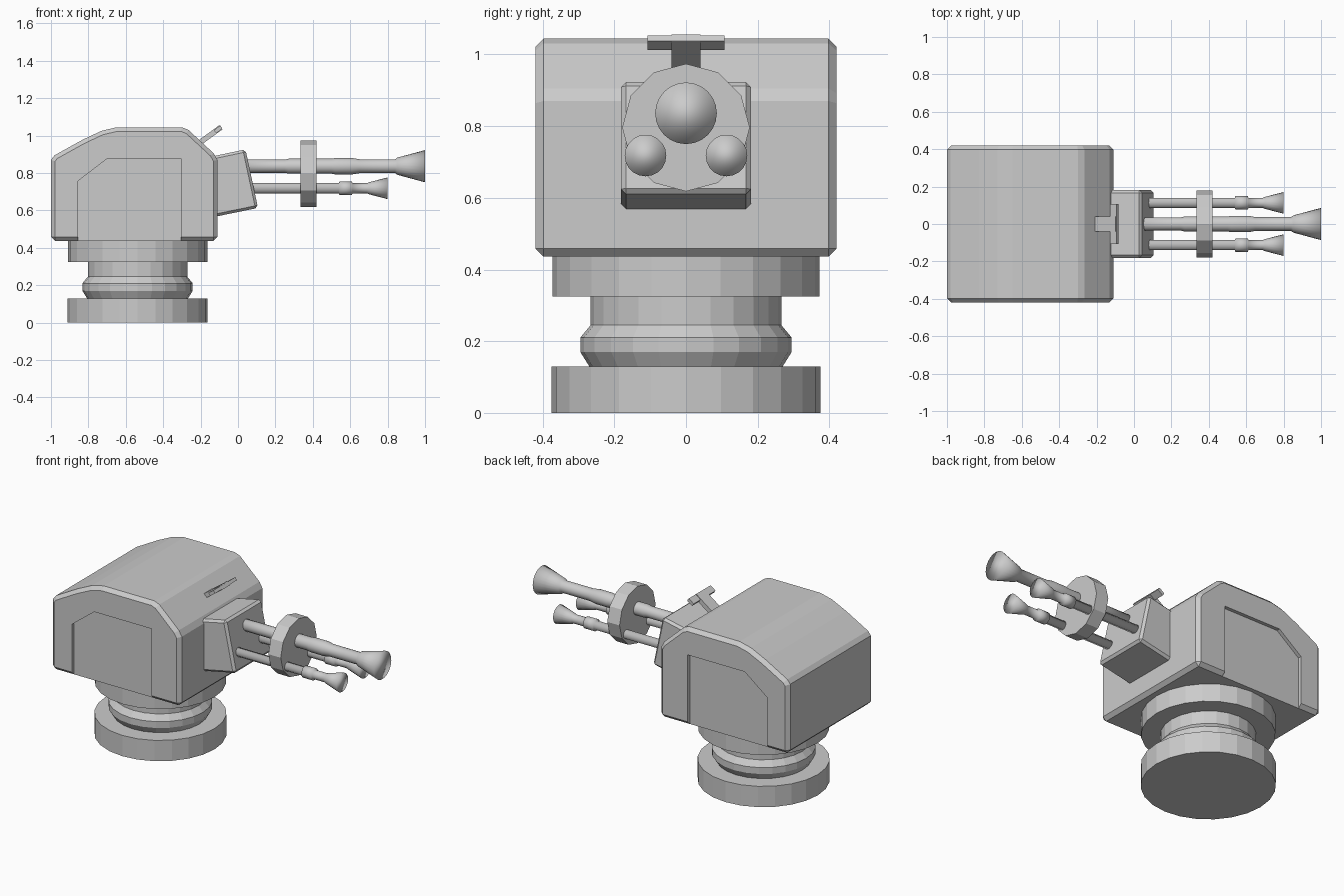
import bpy, bmesh, math
from mathutils import Matrix, Vector

if "Cube" in bpy.data.objects:
    bpy.data.objects.remove(bpy.data.objects["Cube"])


def make_object(name, bm, smooth=False):
    bmesh.ops.recalc_face_normals(bm, faces=bm.faces)
    for f in bm.faces:
        f.smooth = smooth
    me = bpy.data.meshes.new(name)
    bm.to_mesh(me)
    bm.free()
    ob = bpy.data.objects.new(name, me)
    bpy.context.collection.objects.link(ob)
    return ob


def extrude_profile(name, pts, y0, y1):
    """Extrude an (x, z) outline along y."""
    bm = bmesh.new()
    face = bm.faces.new([bm.verts.new((x, y0, z)) for x, z in pts])
    res = bmesh.ops.extrude_face_region(bm, geom=[face])
    verts = [v for v in res["geom"] if isinstance(v, bmesh.types.BMVert)]
    bmesh.ops.translate(bm, vec=(0, y1 - y0, 0), verts=verts)
    return make_object(name, bm)


def lathe(name, profile, sides, matrix, smooth=False):
    """Closed solid of revolution from (radius, height) pairs."""
    bm = bmesh.new()
    rings = []
    for r, h in profile:
        angles = [2 * math.pi * i / sides for i in range(sides)]
        rings.append([bm.verts.new(matrix @ Vector((r * math.cos(a), r * math.sin(a), h)))
                      for a in angles])
    for a, b in zip(rings, rings[1:]):
        for i in range(sides):
            j = (i + 1) % sides
            bm.faces.new((a[i], a[j], b[j], b[i]))
    bm.faces.new(rings[0])
    bm.faces.new(rings[-1])
    return make_object(name, bm, smooth)


def tilted_box(name, center, size, angle):
    bm = bmesh.new()
    m = (Matrix.Translation(center) @ Matrix.Rotation(-angle, 4, 'Y')
         @ Matrix.Diagonal((*size, 1)))
    bmesh.ops.create_cube(bm, size=1, matrix=m)
    return make_object(name, bm)


def bevel(ob, width):
    mod = ob.modifiers.new("Bevel", 'BEVEL')
    mod.width = width
    mod.segments = 1
    mod.limit_method = 'ANGLE'
    mod.angle_limit = math.radians(60)


# Swivel pedestal with bulged neck ring
lathe("pedestal", [(0.375, 0), (0.375, 0.13), (0.27, 0.13), (0.295, 0.17), (0.295, 0.21),
                   (0.266, 0.245), (0.266, 0.325), (0.373, 0.325), (0.373, 0.445)],
      24, Matrix.Translation((-0.537, 0, 0)))

# Turret housing with chamfered edges
housing = extrude_profile("turret_housing", [
    (-1, 0.436), (-1, 0.87), (-0.98, 0.895), (-0.83, 0.978), (-0.73, 1.025), (-0.65, 1.044),
    (-0.30, 1.044), (-0.265, 1.03), (-0.13, 0.905), (-0.11, 0.87), (-0.11, 0.436)], -0.42, 0.42)
bevel(housing, 0.022)

# Recessed side panels
panel = [(-0.855, 0.3), (-0.855, 0.757), (-0.70, 0.876), (-0.305, 0.876), (-0.305, 0.3)]
for side, label in ((-1, "front"), (1, "back")):
    cutter = extrude_profile(label + "_panel_cutter", panel, side * 0.398, side * 0.6)
    cutter.hide_render = True
    cutter.hide_viewport = True
    mod = housing.modifiers.new("Panel", 'BOOLEAN')
    mod.operation = 'DIFFERENCE'
    mod.solver = 'EXACT'
    mod.object = cutter

# Tilted gun mantlet
mantlet = extrude_profile("gun_mantlet", [(-0.20, 0.875), (0.04, 0.926), (0.107, 0.613),
                                          (-0.20, 0.55)], -0.181, 0.181)
bevel(mantlet, 0.014)


# Barrels with flared muzzles, pointing along +x
def along_x(y, z):
    return Matrix.Translation((0, y, z)) @ Matrix.Rotation(math.pi / 2, 4, 'Y')


lathe("main_barrel", [(0.035, 0), (0.035, 0.25), (0.040, 0.27), (0.040, 0.50), (0.044, 0.52),
                      (0.044, 0.61), (0.037, 0.65), (0.037, 0.84), (0.046, 0.852), (0.086, 1.0)],
      24, along_x(0, 0.836), True)
for side, label in ((-1, "front"), (1, "back")):
    lathe(label + "_barrel", [(0.027, 0), (0.027, 0.54), (0.036, 0.542), (0.036, 0.608),
                              (0.027, 0.612), (0.027, 0.69), (0.032, 0.70), (0.058, 0.80)],
          20, along_x(side * 0.113, 0.718), True)

# Twelve-sided barrel clamp
lathe("barrel_clamp", [(0.178, 0.335), (0.178, 0.42)], 12, along_x(0, 0.796))

# Sight: post and crossbar
tilt = math.radians(36)
tilted_box("sight_post", (-0.152, 0, 1.0), (0.15, 0.08, 0.028), tilt)
tilted_box("sight_crossbar", (-0.106, 0, 1.033), (0.042, 0.216, 0.02), tilt)
